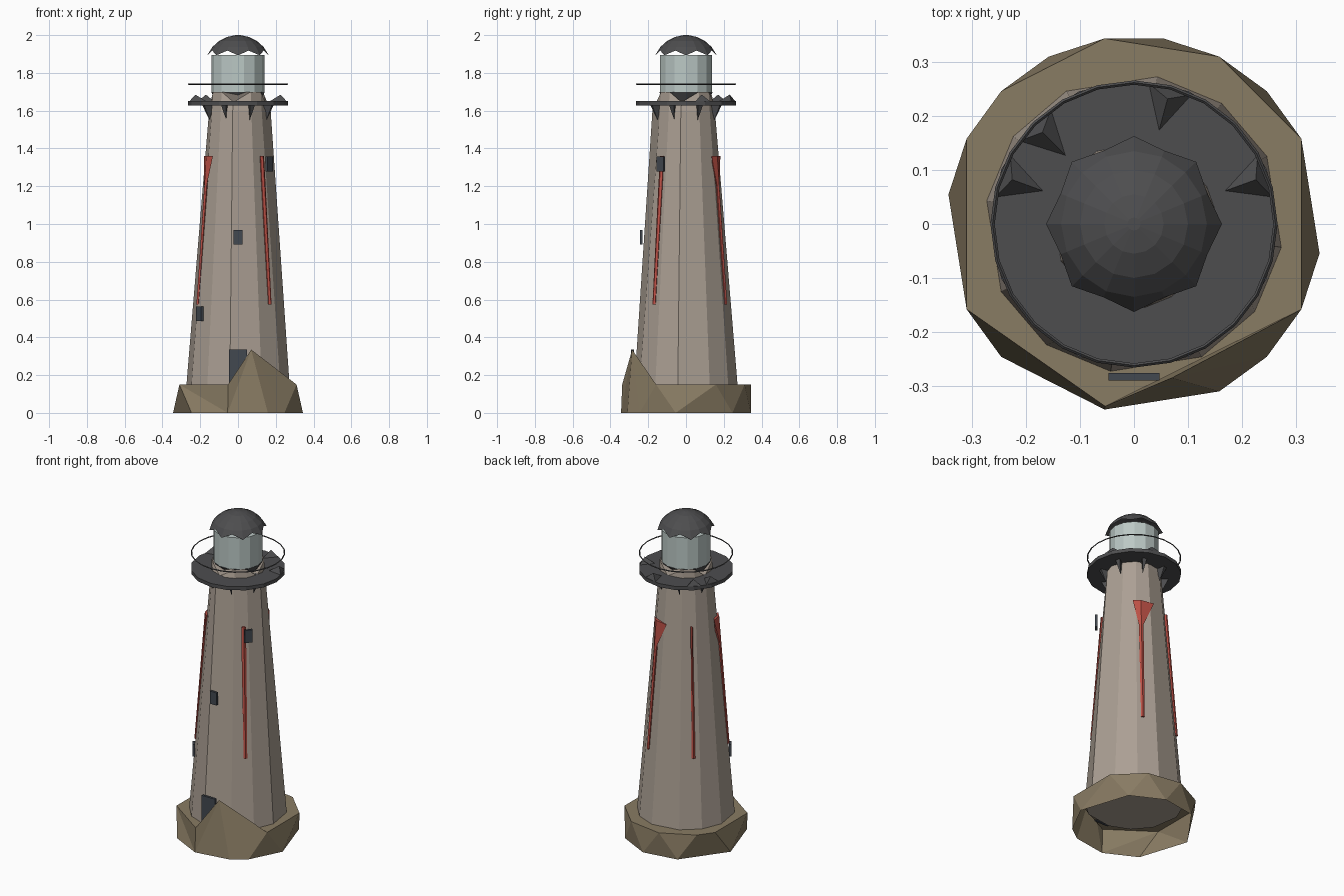
import bpy
from math import sin, cos, radians, pi

if "Cube" in bpy.data.objects:
    bpy.data.objects.remove(bpy.data.objects["Cube"])


def mat(name, *c):
    m = bpy.data.materials.new(name)
    m.diffuse_color = (*c, 1)
    m.use_nodes = True
    m.node_tree.nodes["Principled BSDF"].inputs["Base Color"].default_value = m.diffuse_color
    return m


ROCK = mat("rock", .25, .20, .125)
STONE = mat("stone", .41, .35, .295)
IRON = mat("iron", .075, .075, .078)
GLASS = mat("glass", .50, .58, .56)
RED = mat("red", .50, .08, .06)
SHADE = mat("shade", .055, .065, .08)


def mesh(name, verts, faces, m):
    me = bpy.data.meshes.new(name)
    me.from_pydata(verts, [], faces)
    me.materials.append(m)
    o = bpy.data.objects.new(name, me)
    bpy.context.collection.objects.link(o)
    return o


def P(a, r, z):
    return (r * cos(radians(a)), r * sin(radians(a)), z)


def loft(name, rings, m, bottom=True, top=True):
    n = len(rings[0])
    v = [p for r in rings for p in r]
    f = [(k * n + i, k * n + (i + 1) % n, (k + 1) * n + (i + 1) % n, (k + 1) * n + i)
         for k in range(len(rings) - 1) for i in range(n)]
    if bottom:
        f.append(tuple(reversed(range(n))))
    if top:
        f.append(tuple(range(len(v) - n, len(v))))
    return mesh(name, v, f, m)


def ring(n, r, z, off=0):
    return [P(off + i * 360 / n, r, z) for i in range(n)]


# Rock base: open below, irregular triangulated sides, one raised crag
R = 0.348
tops = [-27, 27, 63, 99, 135, 153, 207, 261]
bots = [-45, -9, 45, 81, 117, 171, 225, 261, 297]
v = [P(a, R if abs(a) != 261 else .342, .15) for a in tops] + [(.07, -.285, .335)]
nt = len(v)
v += [P(a, R, 0) for a in bots]
f = [tuple(range(nt - 1)), (0, nt - 2, nt - 1)]
ta = tops + [292]
i = j = 0
# zip the upper and lower rims together by angle
while i < nt or j < len(bots):
    na = ta[i + 1] if i + 1 < nt else 333 if i < nt else 999
    nb = bots[j + 1] if j + 1 < len(bots) else 315 if j < len(bots) else 999
    t, b = i % nt, nt + j % len(bots)
    if nb <= na:
        f.append((t, b, nt + (j + 1) % len(bots)))
        j += 1
    else:
        f.append((t, b, (i + 1) % nt))
        i += 1
mesh("rock_base", v, f, ROCK)

# Tapered tower with uneven facets and a jagged top edge
angs = [27, 54, 81, 117, 144, 171, 207, 234, 261, 297, 324, 351]
bulge = {261: .18, 351: .175}
loft("tower", [[P(a, .277, .14) for a in angs],
               [P(a, bulge.get(a, .155), 1.60) for a in angs],
               [P(a, .148, 1.70 if k % 3 != 2 else 1.645) for k, a in enumerate(angs)]], STONE)

# Gallery deck with small raised chips
loft("gallery_deck", [ring(16, .266, 1.628), ring(16, .266, 1.65)], IRON)
for k, a in enumerate((20, 75, 135, 160)):
    mesh(f"deck_chip_{k}", [P(a - 9, .262, 1.65), P(a + 9, .262, 1.65), P(a, .18, 1.65),
                            P(a, .24, 1.685)],
         [(0, 1, 3), (1, 2, 3), (2, 0, 3)], IRON)

# Brackets below the deck
for k in range(8):
    a = 22.5 + k * 45
    mesh(f"bracket_{k}", [P(a - 4, .20, 1.63), P(a + 4, .20, 1.63), P(a, .14, 1.63),
                          P(a, .163, 1.55)],
         [(0, 1, 3), (1, 2, 3), (2, 0, 3), (0, 2, 1)], IRON)

# Thin handrail
bpy.ops.mesh.primitive_torus_add(major_radius=.262, minor_radius=.004, major_segments=24,
                                 minor_segments=4, location=(0, 0, 1.74))
bpy.context.object.name = "handrail"
bpy.context.object.data.materials.append(IRON)

# Lantern room and its foot
loft("lantern_foot", [ring(12, .11, 1.645), ring(12, .143, 1.70)], IRON)
loft("lantern_glass", [ring(14, .14, 1.70), ring(14, .14, 1.895)], GLASS)

# Faceted dome with scalloped lower edge
n = 16
rim = [P(k * 22.5, .163 if k % 2 == 0 else .147, 1.893 if k % 2 == 0 else 1.918) for k in range(n)]
loft("dome", [rim, ring(n, .135, 1.938), ring(n, .10, 1.969), ring(n, .055, 1.991),
              ring(n, .012, 2.0)], IRON, bottom=False)


# Red stripes: slim strips that flare at the top
def stripe(name, a, lo, hi):
    levels = [(.575, .247, 2.5, 2.5), (1.20, .200, min(lo, 4), min(hi, 4)), (1.36, .188, lo, hi)]
    rings = []
    for z, r, l, h in levels:
        rings.append([P(a - l, r - .006, z), P(a, r, z), P(a + h, r - .006, z), P(a, r - .03, z)])
    loft(name, rings, RED)


stripe("stripe_front_right", -45, 4, 4)
stripe("stripe_back_right", 62, 14, 26)
stripe("stripe_back_left", 135, 2, 2)
stripe("stripe_left", 207, 22, 16)


# Door and windows
def panel(name, a, r, z, w, h, d=.014):
    x, y, _ = P(a, r, z)
    bpy.ops.mesh.primitive_cube_add(size=1, location=(x, y, z), rotation=(0, 0, radians(a) + pi / 2))
    o = bpy.context.object
    o.name = name
    o.scale = (w, d, h)
    o.data.materials.append(SHADE)


panel("door", -90, .283, .24, .094, .19)
panel("window_low", -145, .247, .525, .046, .075)
panel("window_middle", -90, .236, .93, .046, .078)
panel("window_high", -39, .212, 1.318, .046, .078)
